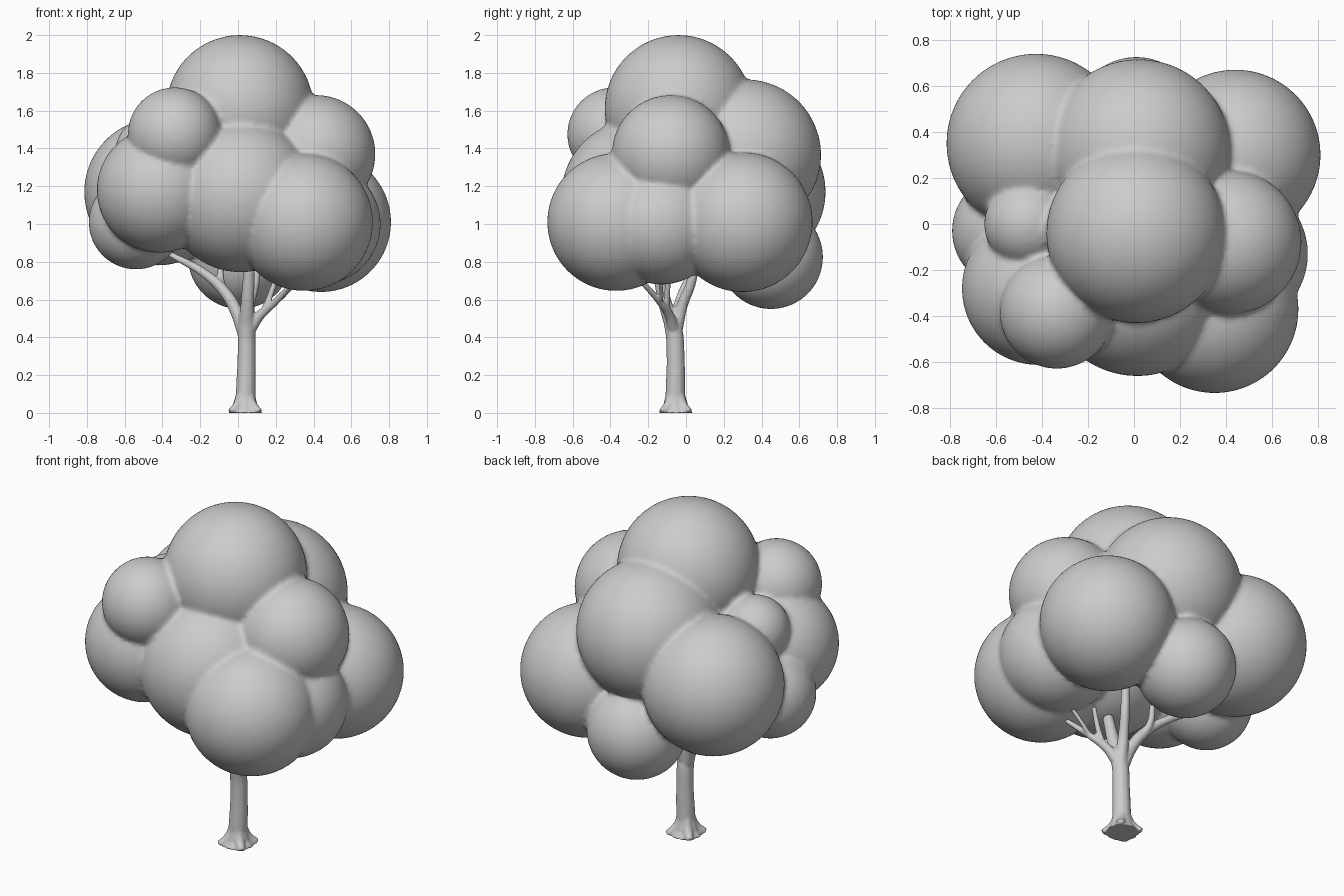
import bpy, bmesh
from mathutils import Matrix


def finish(ob, voxel, smooth_iterations):
    """Fuse overlapping volumes into one softly creased skin."""
    bpy.context.view_layer.objects.active = ob
    rm = ob.modifiers.new("fuse", 'REMESH')
    rm.mode = 'VOXEL'
    rm.voxel_size = voxel
    rm.use_smooth_shade = True
    sm = ob.modifiers.new("soften", 'SMOOTH')
    sm.factor = 0.5
    sm.iterations = smooth_iterations


# Foliage: overlapping balls (x, y, z, radius)
balls = [
    (0.01, -0.04, 1.61, 0.39),     # crown
    (-0.335, -0.38, 1.475, 0.248), # upper front left
    (0.415, -0.08, 1.37, 0.312),   # upper right
    (-0.415, -0.28, 1.18, 0.332),  # front left
    (0.015, -0.255, 1.15, 0.405),  # front centre
    (0.35, -0.37, 1.01, 0.364),    # front right
    (0.44, 0.30, 1.01, 0.37),      # back right
    (0.435, -0.13, 1.00, 0.32),    # right middle
    (0.02, 0.315, 1.365, 0.40),    # back centre
    (-0.425, 0.35, 1.17, 0.389),   # back left
    (0.01, 0.45, 0.825, 0.275),    # back low
    (-0.54, -0.03, 1.01, 0.25),    # left low
    (-0.46, 0.00, 1.38, 0.19),     # left upper small
]
bm = bmesh.new()
for x, y, z, r in balls:
    bmesh.ops.create_icosphere(bm, subdivisions=5, radius=r,
                               matrix=Matrix.Translation((x, y, z)))
mesh = bpy.data.meshes.new("foliage")
bm.to_mesh(mesh)
bm.free()
foliage = bpy.data.objects.new("foliage", mesh)
bpy.context.collection.objects.link(foliage)
finish(foliage, 0.016, 2)

# Trunk and branches: tapered tubes (x, y, z, radius)
tubes = [
    # trunk running into the front centre limb
    [(0.038, -0.055, 0, 0.092), (0.038, -0.055, 0.035, 0.068),
     (0.04, -0.056, 0.09, 0.053), (0.045, -0.055, 0.28, 0.048),
     (0.046, -0.065, 0.44, 0.047), (0.05, -0.11, 0.58, 0.036),
     (0.06, -0.15, 0.76, 0.03)],
    # left limb with an upright twig
    [(0.035, -0.06, 0.42, 0.038), (-0.01, -0.04, 0.54, 0.034),
     (-0.07, -0.01, 0.64, 0.03), (-0.18, 0.04, 0.74, 0.024),
     (-0.36, 0.12, 0.84, 0.016)],
    [(-0.07, -0.01, 0.63, 0.024), (-0.09, 0.03, 0.70, 0.019), (-0.09, 0.05, 0.80, 0.016)],
    # back upright limb
    [(0.05, -0.055, 0.44, 0.038), (0.06, -0.02, 0.57, 0.03),
     (0.09, 0.03, 0.70, 0.026), (0.11, 0.06, 0.95, 0.02)],
    # right limb with twigs
    [(0.06, -0.065, 0.44, 0.034), (0.12, -0.09, 0.52, 0.026),
     (0.20, -0.14, 0.59, 0.019), (0.30, -0.24, 0.70, 0.013)],
    [(0.13, -0.10, 0.52, 0.02), (0.17, -0.10, 0.62, 0.016), (0.21, -0.09, 0.74, 0.013)],
    [(0.19, -0.14, 0.58, 0.016), (0.25, -0.13, 0.63, 0.012), (0.32, -0.14, 0.71, 0.011)],
]
# four root flares at the corners
for sx in (-1, 1):
    for sy in (-1, 1):
        tubes.append([(0.038 + 0.015 * sx, -0.055 + 0.015 * sy, 0.10, 0.03),
                      (0.038 + 0.035 * sx, -0.055 + 0.035 * sy, 0.04, 0.03),
                      (0.038 + 0.075 * sx, -0.055 + 0.072 * sy, 0.004, 0.02)])

curve = bpy.data.curves.new("trunk_and_branches", 'CURVE')
curve.dimensions = '3D'
curve.bevel_depth = 1.0
curve.bevel_resolution = 4
curve.resolution_u = 6
curve.use_fill_caps = True
for pts in tubes:
    sp = curve.splines.new('BEZIER')
    sp.bezier_points.add(len(pts) - 1)
    for bp, (x, y, z, r) in zip(sp.bezier_points, pts):
        bp.co = (x, y, z)
        bp.radius = r
        bp.handle_left_type = bp.handle_right_type = 'AUTO'
trunk = bpy.data.objects.new("trunk_and_branches", curve)
bpy.context.collection.objects.link(trunk)
bpy.ops.object.select_all(action='DESELECT')
trunk.select_set(True)
bpy.context.view_layer.objects.active = trunk
bpy.ops.object.convert(target='MESH')
trunk = bpy.context.view_layer.objects.active
for v in trunk.data.vertices:      # flat foot on the ground
    v.co.z = max(v.co.z, 0.0)
finish(trunk, 0.007, 3)
